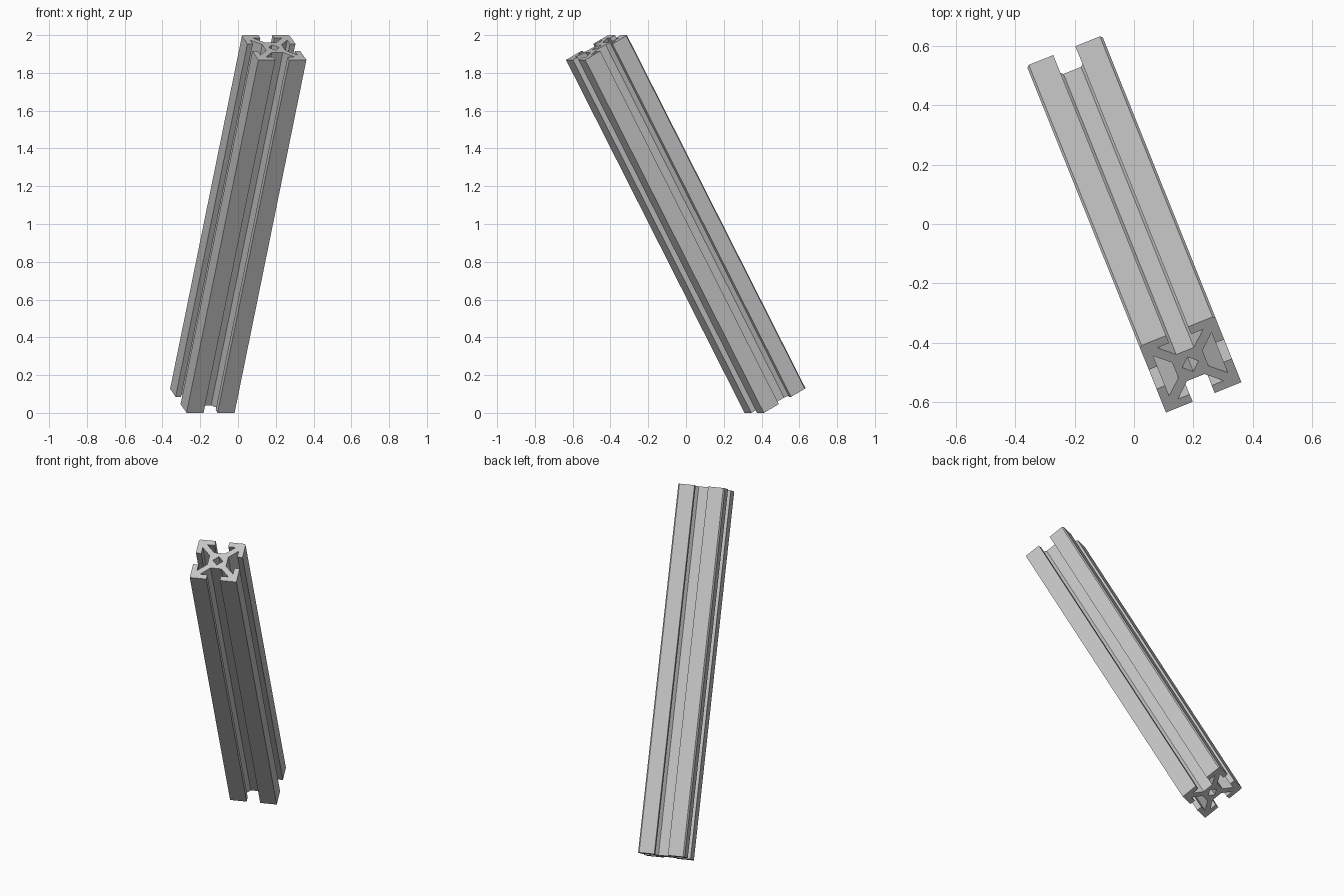
import bpy
import bmesh
from math import radians, cos, sin
from mathutils import Matrix, Vector

cube = bpy.data.objects.get("Cube")
if cube:
    bpy.data.objects.remove(cube, do_unlink=True)

# Rail dimensions
tilt, turn = radians(28.6), radians(21.9)
half = 0.137            # half of the square section
slot = 0.04             # half width of the slot mouth
lip = 0.106             # inner face of the slot lips
pocket = 0.083          # half width of the slot pocket
core, core_w = 0.055, 0.032
chamfer = 0.008
bore = 0.03
length = (2 - 2 * half * sin(tilt)) / cos(tilt)

# Aluminium material
metal = bpy.data.materials.new("aluminium_grey")
metal.use_nodes = True
colour = (0.56, 0.56, 0.56, 1)
metal.diffuse_color = colour
metal.node_tree.nodes["Principled BSDF"].inputs["Base Color"].default_value = colour

# One side of the cross-section: lip, pocket, core, pocket, lip
lower = [(half, -slot), (lip, -slot), (lip, -pocket), (core, -core_w)]
side = lower + [(x, -y) for x, y in reversed(lower)]


def spin(point, turns):
    return Matrix.Rotation(radians(90 * turns), 2) @ Vector(point)


# Full outline: the side repeated four times, back corners chamfered
outline = []
for i in range(4):
    outline += [spin(p, i) for p in side]
    if i < 2:
        corner = [(half, half - chamfer), (half - chamfer, half)]
    else:
        corner = [(half, half)]
    outline += [spin(p, i) for p in corner]
bore_loop = [spin((bore, 0), i) for i in range(4)]

# Fill the section around the bore and extrude it
bm = bmesh.new()
edges = []
for loop in (outline, bore_loop):
    verts = [bm.verts.new((p.x, p.y, -length / 2)) for p in loop]
    edges += [bm.edges.new((v, verts[i - 1])) for i, v in enumerate(verts)]
bmesh.ops.triangle_fill(bm, edges=edges, use_beauty=True)
grown = bmesh.ops.extrude_face_region(bm, geom=bm.faces[:])["geom"]
bmesh.ops.translate(bm, vec=(0, 0, length),
                    verts=[g for g in grown if isinstance(g, bmesh.types.BMVert)])
bmesh.ops.recalc_face_normals(bm, faces=bm.faces[:])

mesh = bpy.data.meshes.new("slotted_rail")
bm.to_mesh(mesh)
bm.free()
mesh.materials.append(metal)

# Leaning rail, lowest edge on the ground
rail = bpy.data.objects.new("slotted_rail", mesh)
rail.rotation_euler = (tilt, 0, turn)
rail.location = (0, 0, 1)
bpy.context.collection.objects.link(rail)
